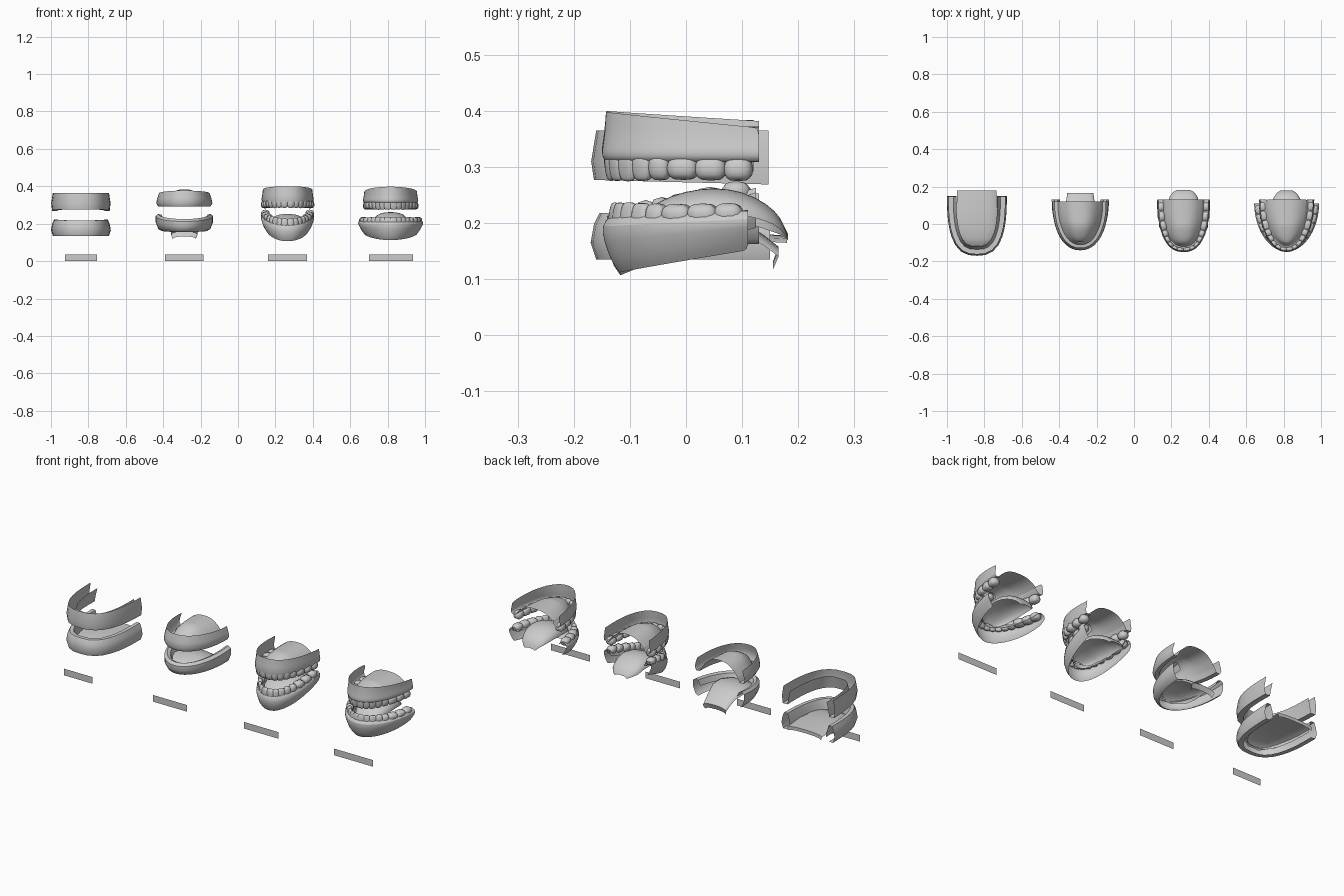
import bpy, bmesh, math
from mathutils import Vector

if "Cube" in bpy.data.objects:
    bpy.data.objects.remove(bpy.data.objects["Cube"])


def finish(name, bm, smooth=True, subsurf=0, angle=40):
    bmesh.ops.recalc_face_normals(bm, faces=bm.faces[:])
    me = bpy.data.meshes.new(name)
    bm.to_mesh(me)
    bm.free()
    ob = bpy.data.objects.new(name, me)
    bpy.context.collection.objects.link(ob)
    if subsurf:
        m = ob.modifiers.new("subsurf", 'SUBSURF')
        m.levels = m.render_levels = subsurf
    if smooth:
        bpy.ops.object.select_all(action='DESELECT')
        ob.select_set(True)
        bpy.context.view_layer.objects.active = ob
        bpy.ops.object.shade_smooth_by_angle(angle=math.radians(angle))
    return ob


def grid(bm, rows):
    vs = [[bm.verts.new(p) for p in r] for r in rows]
    for a, b in zip(vs, vs[1:]):
        for i in range(len(a) - 1):
            bm.faces.new((a[i], a[i + 1], b[i + 1], b[i]))


def arch(w, yf, yb, n, count):
    """Horseshoe stations (point, inward normal, depth 0..1), even by arc length."""
    def pt(a):
        s, c = math.sin(a), max(math.cos(a), 0)
        return Vector((math.copysign(w * abs(s) ** (2 / n), s), yb - (yb - yf) * c ** (2 / n), 0))
    N = 1600
    pts = [pt(-math.pi / 2 + math.pi * i / N) for i in range(N + 1)]
    acc = [0]
    for p, q in zip(pts, pts[1:]):
        acc.append(acc[-1] + (q - p).length)
    out, j = [], 0
    for k in range(count):
        d = acc[-1] * k / (count - 1)
        while j < N - 1 and acc[j + 1] < d:
            j += 1
        p = pts[j].lerp(pts[j + 1], (d - acc[j]) / max(acc[j + 1] - acc[j], 1e-9))
        t = pts[min(j + 12, N)] - pts[max(j - 12, 0)]
        out.append((p, Vector((-t.y, t.x, 0)).normalized(), (p.y - yf) / (yb - yf)))
    return out


def gum(name, cx, shape, profile, count, smooth=True, subsurf=0):
    """Sweep a profile of (inward offset, z, rise towards the back) round the arch."""
    bm = bmesh.new()
    grid(bm, [[p + nr * o + Vector((cx, 0, z + r * f)) for o, z, r in profile]
              for p, nr, f in arch(*shape, count)])
    return finish(name, bm, smooth, subsurf)


def palate(name, cx, shape, off, z0, z1, count, across=10):
    """Domed roof spanning the inner edge of the upper gum."""
    bm = bmesh.new()
    rows = []
    for p, nr, f in arch(*shape, count)[:count // 2]:
        e = p + nr * off
        if e.x > -0.004:
            continue
        h = (z1 - z0) * min(1, f * 2.2) ** 0.6
        rows.append([Vector((cx - e.x * u, e.y, z0 + h * (1 - abs(u) ** 2.6)))
                     for u in [-1 + 2 * k / across for k in range(across + 1)]])
    grid(bm, rows)
    return finish(name, bm, angle=60)


def tongue(name, cx, rows, drop, across=8, subsurf=0):
    """Loft of rounded arcs from rows of (y, half width, top z); narrow rows droop less."""
    bm = bmesh.new()
    widest = max(r[1] for r in rows)
    out = []
    for y, hw, z in rows:
        out.append([Vector((cx + hw * math.sin(a), y,
                            z - drop * (hw / widest) ** 1.5 * (1 - math.cos(a)) ** 1.2))
                    for a in [math.pi * (k / across - 0.5) for k in range(across + 1)]])
    grid(bm, out)
    return finish(name, bm, True, subsurf)


WIDTHS = [.036, .030, .033, .033, .034, .048, .048, .044]


def teeth(name, cx, shape, off, z, rise, height, up, seg, rings):
    """Sixteen teeth: flat wedges at the front, blocky molars behind; up is +1 or -1."""
    bm = bmesh.new()
    st = arch(*shape, 801)
    total = sum(WIDTHS) * 1.04
    run = 0
    for k, wd in enumerate(WIDTHS):
        frac = (run + wd / 2) / total
        run += wd
        molar = min(1, max(0, (k - 2) / 3))
        half_w = wd / total * 0.19
        thick = 0.013 + 0.010 * molar
        h = height * (1 - 0.25 * molar)
        for side in (-1, 1):
            p, nr, f = st[400 + round(side * frac * 400)]
            tan = Vector((nr.y, -nr.x, 0))
            c = p + nr * (off + 0.006 * molar) + Vector((cx, 0, z + rise * f + up * (height - h) * 0.3))
            rows = []
            for r in range(rings + 1):
                v = -math.pi / 2 + math.pi * r / rings
                sv, cv = math.sin(v), max(math.cos(v), 0) ** 0.5
                taper = 1 - (1 - molar) * 0.4 * (sv + 1) / 2
                row = []
                for s in range(seg):
                    a = 2 * math.pi * s / seg
                    ca, sa = math.cos(a), math.sin(a)
                    x = math.copysign(abs(ca) ** 0.7, ca) * cv * half_w
                    y = math.copysign(abs(sa) ** 0.75, sa) * cv * thick * taper
                    cusp = 0.004 * cv * (abs(math.sin(2 * a)) - 1) if molar > 0.5 and sv > 0.5 else 0
                    row.append(c + tan * x + nr * y + Vector((0, 0, up * (sv * h + cusp))))
                rows.append(row + [row[0]])
            grid(bm, rows)
    bmesh.ops.remove_doubles(bm, verts=bm.verts[:], dist=1e-5)
    return finish(name, bm, angle=60)


# Set 1: simplest version, open trough gums and flat tongue
c = -0.84
gum("upper_gum_1", c, (.16, -.17, .147, 2.7),
    [(.010, .365, 0), (.001, .31, 0), (.006, .277, -.008), (.034, .277, -.008), (.04, .305, 0), (.05, .345, 0)], 19)
gum("lower_gum_1", c, (.16, -.17, .15, 2.7),
    [(.035, .135, 0), (.01, .135, 0), (.0, .165, 0), (.006, .198, 0), (.016, .218, .004),
     (.036, .218, .004), (.046, .19, 0), (.052, .155, 0)], 19)
tongue("tongue_1", c, [(-.125, .03, .15), (-.11, .062, .165), (-.075, .095, .175), (-.02, .108, .182),
                       (.06, .110, .185), (.18, .105, .178), (.18, .10, .16)], .014, 6)

# Set 2: toothless gums with a domed palate and long sloping tongue
c = -0.287
gum("upper_gum_2", c, (.154, -.145, .12, 2.2),
    [(.018, .377, -.015), (.008, .34, -.01), (.004, .31, 0), (.014, .292, 0), (.034, .295, 0), (.046, .318, 0)], 25)
palate("palate_2", c, (.154, -.145, .12, 2.2), .046, .318, .384, 25)
gum("lower_gum_2", c, (.157, -.145, .13, 2.1),
    [(.034, .155, .008), (.018, .162, .01), (.004, .188, .02), (.004, .212, .03), (.018, .225, .028),
     (.034, .218, .03), (.048, .19, .03)], 25)
tongue("tongue_2", c, [(-.10, .02, .185), (-.09, .05, .20), (-.06, .085, .213), (-.01, .10, .225),
                       (.05, .095, .225), (.10, .08, .205), (.14, .073, .178), (.165, .07, .158),
                       (.155, .062, .132)], .03, 10)

# Set 3: full teeth at medium detail, jaw open and tilted
c = 0.265
up3, low3 = (.150, -.160, .13, 2.4), (.148, -.145, .125, 2.25)
gum("upper_gum_3", c, up3,
    [(.018, .40, -.018), (.014, .36, -.01), (.010, .332, 0), (.014, .314, 0), (.04, .314, 0), (.052, .335, 0)], 33)
palate("palate_3", c, up3, .052, .335, .382, 33)
teeth("upper_teeth_3", c, up3, .023, .311, -.008, .028, -1, 8, 5)
gum("lower_gum_3", c, low3,
    [(.028, .107, .085), (.016, .125, .085), (.006, .16, .075), (.008, .184, .07), (.018, .198, .065),
     (.038, .195, .065), (.05, .165, .07)], 33)
teeth("lower_teeth_3", c, low3, .023, .203, .058, .027, 1, 8, 5)
tongue("tongue_3", c, [(-.09, .02, .19), (-.08, .05, .205), (-.045, .078, .225), (0, .09, .243),
                       (.05, .09, .252), (.10, .085, .245), (.145, .075, .222), (.172, .055, .20),
                       (.182, .035, .18)], .045, 12)

# Set 4: full teeth at high detail, flared lower jaw
c = 0.816
up4, low4 = (.155, -.157, .13, 2.1), (.18, -.155, .11, 1.95)
gum("upper_gum_4", c, up4,
    [(.014, .398, -.028), (.012, .36, -.012), (.008, .335, 0), (.006, .32, 0), (.014, .307, 0),
     (.04, .310, 0), (.052, .335, 0)], 49, subsurf=1)
palate("palate_4", c, up4, .052, .335, .372, 61, 20)
teeth("upper_teeth_4", c, up4, .022, .303, -.006, .028, -1, 14, 9)
gum("lower_gum_4", c, low4,
    [(.036, .112, .04), (.022, .13, .04), (.008, .17, .025), (.004, .195, .012), (.018, .215, .01),
     (.044, .213, .01), (.056, .185, .02)], 49, subsurf=1)
teeth("lower_teeth_4", c, low4, .027, .211, .004, .026, 1, 14, 9)
tongue("tongue_4", c, [(-.09, .025, .195), (-.08, .052, .215), (-.05, .075, .24), (0, .087, .258),
                       (.05, .089, .264), (.10, .085, .258), (.145, .07, .235), (.17, .05, .21),
                       (.18, .03, .18)], .045, 12, subsurf=1)

# Plain blank caption plates standing at the foot of each set
for i, (x0, x1) in enumerate([(-.925, -.755), (-.39, -.185), (.16, .368), (.70, .935)], 1):
    bm = bmesh.new()
    grid(bm, [[Vector((x, -.175, z)) for x in (x0, x1)] for z in (0, .036)])
    finish(f"caption_plate_{i}", bm, False)
